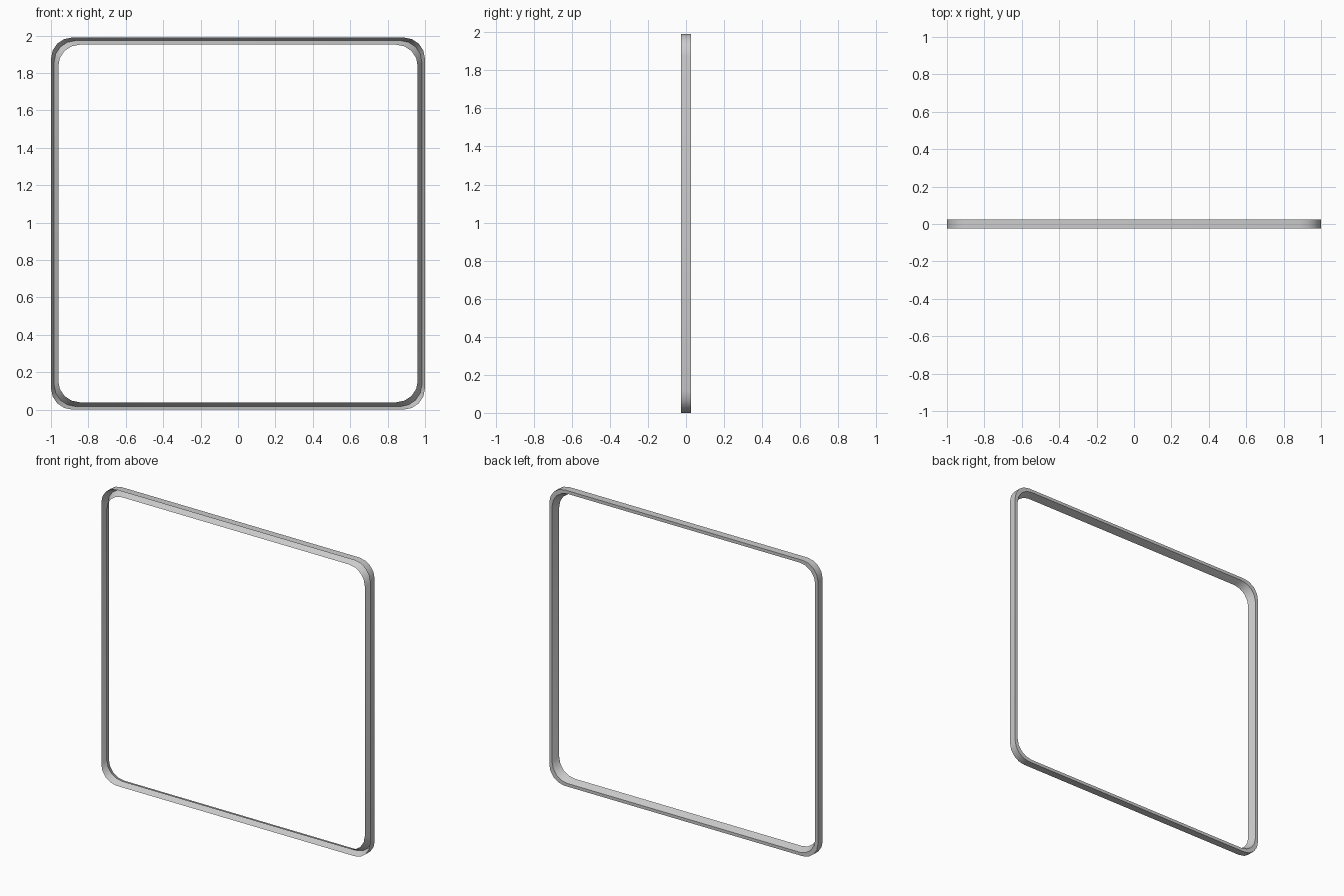
import bpy, bmesh, math

if "Cube" in bpy.data.objects:
    bpy.data.objects.remove(bpy.data.objects["Cube"])

HALF_W, HALF_H, RADIUS, SEGMENTS = 1.0, 0.995, 0.115, 4

# Channel cross-section: (inset from outer edge, depth y), V groove open to the front
PROFILE = [(0.0, -0.025), (0.0, 0.025), (0.021, 0.025),
           (0.039, -0.025), (0.017, 0.021)]


def rounded_loop(inset):
    """Rounded rectangle in x/z, four corner arcs joined by straight bars."""
    points = []
    corners = [(1, 1), (-1, 1), (-1, -1), (1, -1)]
    for i, (sx, sz) in enumerate(corners):
        cx = sx * (HALF_W - inset - RADIUS)
        cz = HALF_H + sz * (HALF_H - inset - RADIUS)
        for k in range(SEGMENTS + 1):
            a = math.pi / 2 * (i + k / SEGMENTS)
            points.append((cx + RADIUS * math.cos(a), cz + RADIUS * math.sin(a)))
    return points


# Square frame: sweep the channel around the rounded outline
bm = bmesh.new()
rings = [[bm.verts.new((x, y, z)) for x, z in rounded_loop(inset)]
         for inset, y in PROFILE]
for i, ring in enumerate(rings):
    following = rings[(i + 1) % len(rings)]
    for k in range(len(ring)):
        n = (k + 1) % len(ring)
        bm.faces.new((ring[k], ring[n], following[n], following[k]))
bmesh.ops.recalc_face_normals(bm, faces=bm.faces)

mesh = bpy.data.meshes.new("square_frame")
bm.to_mesh(mesh)
bm.free()
frame = bpy.data.objects.new("square_frame", mesh)
bpy.context.collection.objects.link(frame)
bpy.context.view_layer.objects.active = frame
frame.select_set(True)
bpy.ops.object.shade_smooth_by_angle(angle=math.radians(35))
